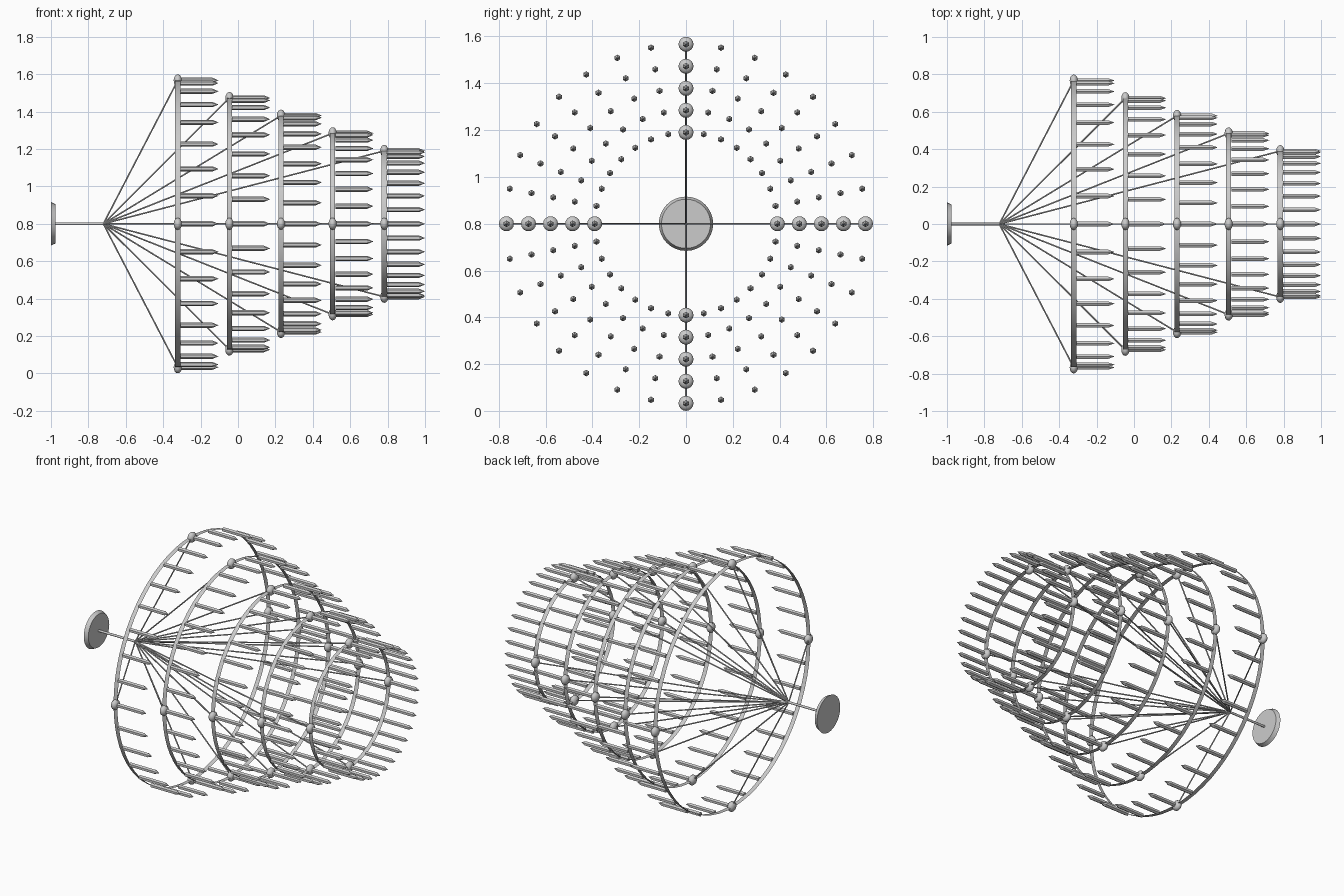
import bpy, bmesh, math
from mathutils import Matrix, Vector

if "Cube" in bpy.data.objects:
    bpy.data.objects.remove(bpy.data.objects["Cube"])

CZ = 0.8                                   # height of the central axis
HUB = Vector((-0.72, 0, CZ))
RINGS = [(-0.322 + 0.276 * i, 0.767 - 0.0942 * i) for i in range(5)]


def finish(name, bm, smooth=True):
    me = bpy.data.meshes.new(name)
    bm.to_mesh(me)
    bm.free()
    ob = bpy.data.objects.new(name, me)
    bpy.context.collection.objects.link(ob)
    if smooth:
        bpy.ops.object.select_all(action='DESELECT')
        bpy.context.view_layer.objects.active = ob
        ob.select_set(True)
        bpy.ops.object.shade_smooth_by_angle(angle=math.radians(35))
    return ob


def rod(bm, a, b, r1, r2, sides, caps=True):
    """Cylinder or cone from point a to point b."""
    a, b = Vector(a), Vector(b)
    rot = (b - a).to_track_quat('Z', 'Y').to_matrix().to_4x4()
    bmesh.ops.create_cone(bm, cap_ends=caps, segments=sides, radius1=r1, radius2=r2,
                          depth=(b - a).length,
                          matrix=Matrix.Translation((a + b) / 2) @ rot)


def around(x, r, count):
    for k in range(count):
        t = 2 * math.pi * k / count
        yield Vector((x, r * math.cos(t), CZ + r * math.sin(t)))


# tapered mounting plate
bm = bmesh.new()
rod(bm, (-1, 0, CZ), (-0.976, 0, CZ), 0.116, 0.105, 32)
finish("mounting_plate", bm)

# central stem
bm = bmesh.new()
rod(bm, (-0.98, 0, CZ), HUB, 0.007, 0.007, 12)
finish("stem", bm)

for i, (x, r) in enumerate(RINGS, 1):
    # thin open band
    bm = bmesh.new()
    rod(bm, (x - 0.0135, 0, CZ), (x + 0.0135, 0, CZ), r, r, 64, caps=False)
    finish(f"ring_band_{i}", bm)

    # pointed hexagonal spikes
    bm = bmesh.new()
    for p in around(x, r, 32):
        start, neck, tip = (p + Vector((d, 0, 0)) for d in (0.014, 0.185, 0.218))
        rod(bm, start, neck, 0.014, 0.014, 6)
        rod(bm, neck, tip, 0.014, 0.0, 6)
    bmesh.ops.remove_doubles(bm, verts=bm.verts, dist=0.0002)
    finish(f"ring_spikes_{i}", bm, smooth=False)

    # flattened knobs where the struts meet the ring
    bm = bmesh.new()
    for p in around(x, r, 4):
        m = (Matrix.Translation(p) @ Matrix.Diagonal((0.022, 0.032, 0.032, 1))
             @ Matrix.Rotation(math.pi / 2, 4, 'Y'))
        bmesh.ops.create_uvsphere(bm, u_segments=16, v_segments=8, radius=1, matrix=m)
    finish(f"ring_knobs_{i}", bm)

    # thin struts from the hub
    bm = bmesh.new()
    for p in around(x, r, 4):
        rod(bm, HUB, p, 0.004, 0.004, 8)
    finish(f"ring_struts_{i}", bm)
